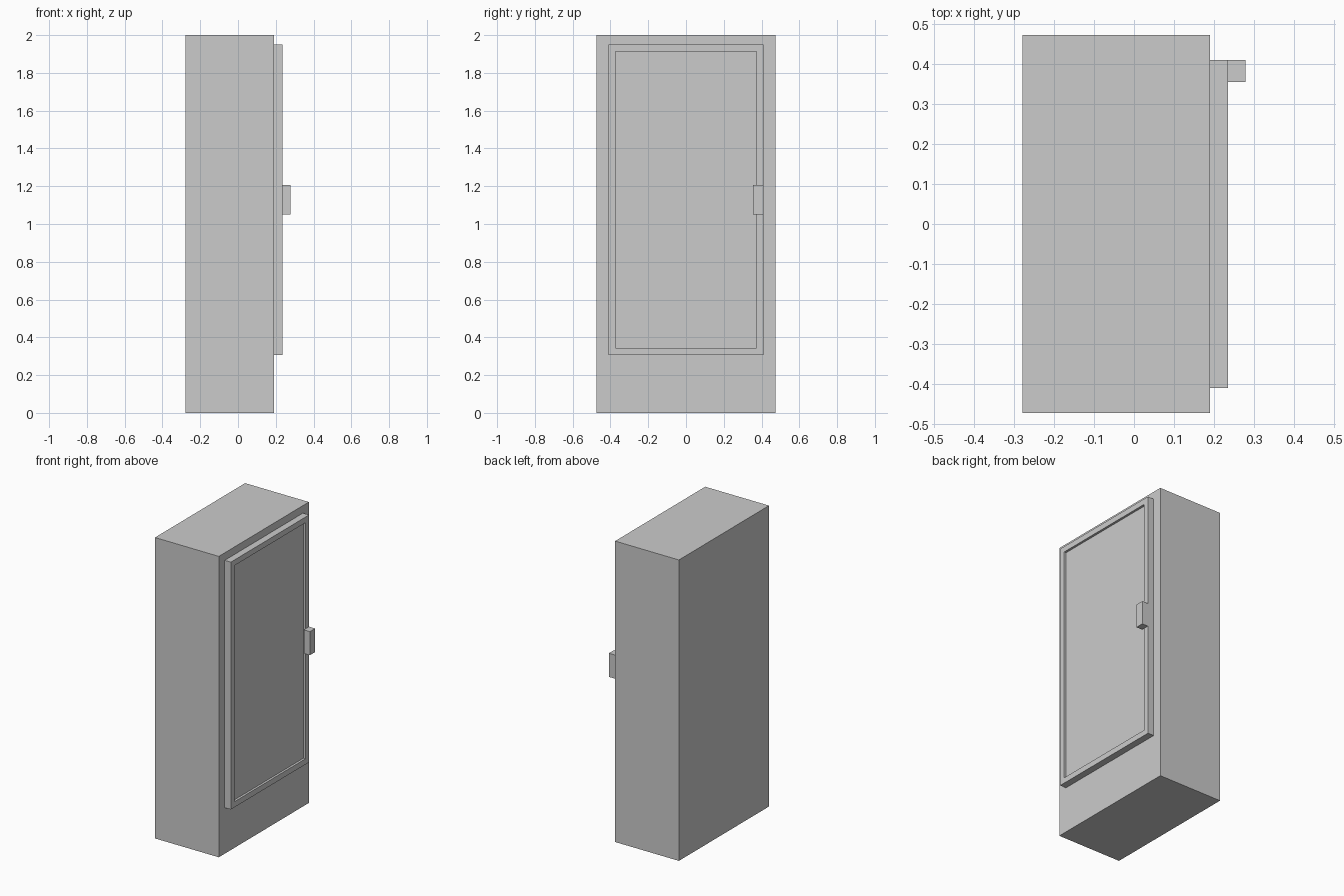
import bpy, bmesh

if "Cube" in bpy.data.objects:
    bpy.data.objects.remove(bpy.data.objects["Cube"])


def box(name, x, y, z):
    """Box from (min, max) ranges on each axis."""
    bm = bmesh.new()
    bmesh.ops.create_cube(bm, size=1)
    for v in bm.verts:
        v.co = [r[0] if c < 0 else r[1] for c, r in zip(v.co, (x, y, z))]
    me = bpy.data.meshes.new(name)
    bm.to_mesh(me)
    bm.free()
    ob = bpy.data.objects.new(name, me)
    bpy.context.collection.objects.link(ob)
    return ob


# Cabinet body
box("cabinet_body", (-0.279, 0.19), (-0.473, 0.473), (0, 2))

# Door slab with a shallow recessed panel inset into its outer face
door = box("door", (0.19, 0.235), (-0.411, 0.411), (0.306, 1.95))
bm = bmesh.new()
bm.from_mesh(door.data)
panel = max(bm.faces, key=lambda f: f.calc_center_median().x)
bmesh.ops.inset_region(bm, faces=[panel], thickness=0.053)
rim = bmesh.ops.extrude_discrete_faces(bm, faces=[panel])["faces"]
bmesh.ops.translate(bm, verts=rim[0].verts, vec=(-0.015, 0, 0))
bmesh.ops.recalc_face_normals(bm, faces=bm.faces)
bm.to_mesh(door.data)
bm.free()

# Handle block, flush with the door's edge
box("door_handle", (0.235, 0.279), (0.356, 0.411), (1.05, 1.207))
